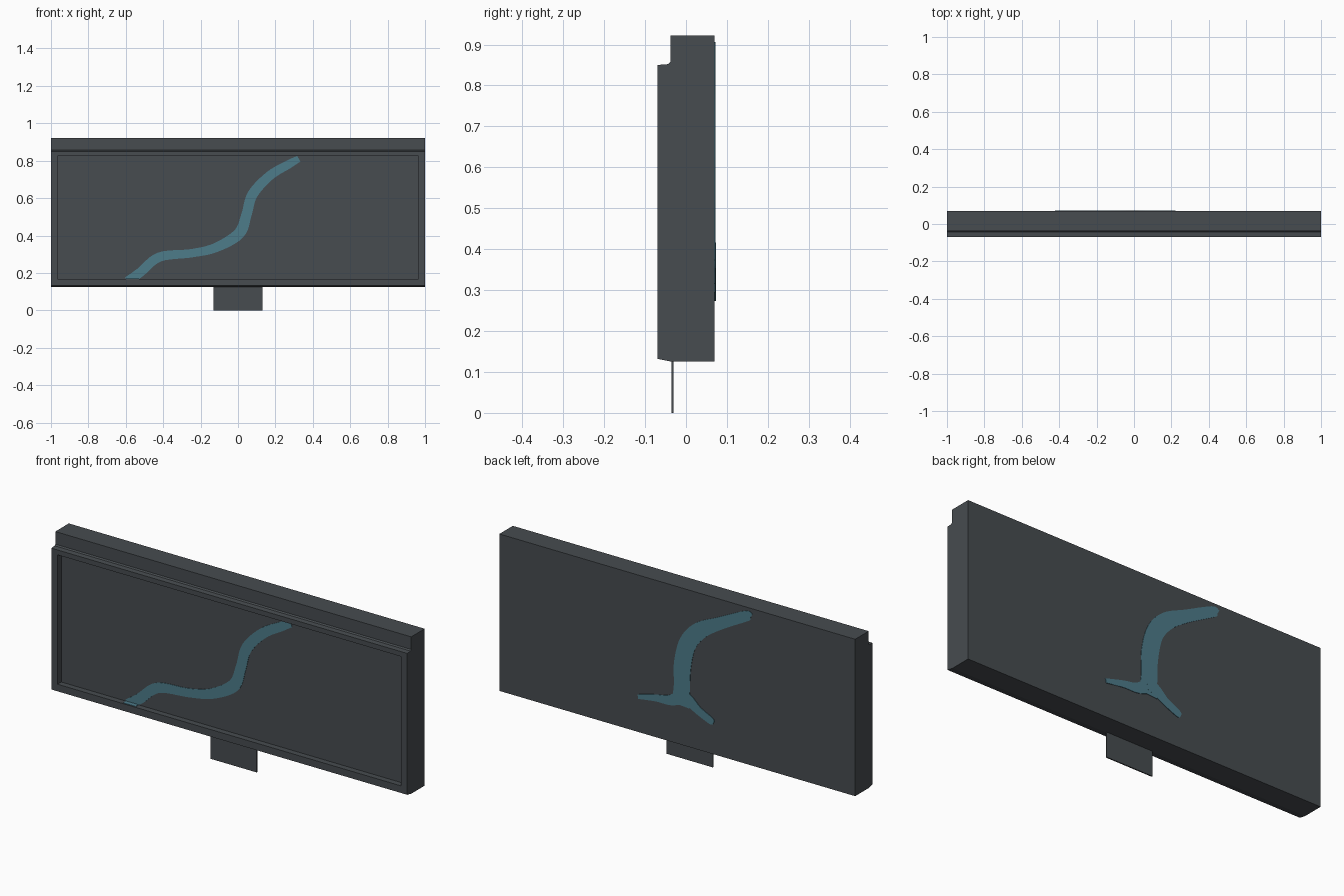
import bpy, bmesh
from mathutils import Vector

if "Cube" in bpy.data.objects:
    bpy.data.objects.remove(bpy.data.objects["Cube"])


def material(name, rgb):
    m = bpy.data.materials.new(name)
    m.diffuse_color = (*rgb, 1)
    m.use_nodes = True
    m.node_tree.nodes["Principled BSDF"].inputs["Base Color"].default_value = m.diffuse_color
    return m


slate = material("dark slate", (0.063, 0.072, 0.080))
teal = material("muted teal", (0.075, 0.200, 0.255))


def finish(bm, name, mat):
    bmesh.ops.recalc_face_normals(bm, faces=bm.faces)
    me = bpy.data.meshes.new(name)
    bm.to_mesh(me)
    bm.free()
    me.materials.append(mat)
    ob = bpy.data.objects.new(name, me)
    bpy.context.collection.objects.link(ob)
    return ob


def box(name, x, y, z, mat):
    bm = bmesh.new()
    bmesh.ops.create_cube(bm, size=1)
    for v in bm.verts:
        v.co = [lo + (c + 0.5) * (hi - lo) for c, (lo, hi) in zip(v.co, (x, y, z))]
    return finish(bm, name, mat)


def spline(pts, steps=6):
    """Catmull-Rom through (x, z, width) points."""
    p = [Vector(q) for q in pts]
    p = [2 * p[0] - p[1]] + p + [2 * p[-1] - p[-2]]
    out = []
    for i in range(1, len(p) - 2):
        a, b, c, d = p[i - 1:i + 3]
        for s in range(steps):
            t = s / steps
            out.append(0.5 * (2 * b + (c - a) * t + (2 * a - 5 * b + 4 * c - d) * t * t
                              + (3 * b - a - 3 * c + d) * t ** 3))
    return out + [p[-2]]


def ribbon(name, pts, y0, y1):
    """Thin winding plate between depths y0 and y1."""
    path = spline(pts)
    bm = bmesh.new()
    rings = []
    for i, q in enumerate(path):
        a, b = path[max(i - 1, 0)], path[min(i + 1, len(path) - 1)]
        d = Vector((b.x - a.x, b.y - a.y)).normalized()
        w = q.z / 2
        rings.append([bm.verts.new((q.x - s * d.y * w, y, q.y + s * d.x * w))
                      for s, y in ((-1, y0), (1, y0), (1, y1), (-1, y1))])
    for r, s in zip(rings, rings[1:]):
        for k in range(4):
            bm.faces.new((r[k], r[k - 1], s[k - 1], s[k]))
    bm.faces.new(rings[0])
    bm.faces.new(rings[-1])
    return finish(bm, name, teal)


# Main slab: side profile with a stepped top, swept along x
profile = [(-0.07, 0.132), (-0.035, 0.125), (0.07, 0.125), (0.07, 0.922),
           (-0.038, 0.922), (-0.038, 0.858), (-0.044, 0.852), (-0.07, 0.85)]
bm = bmesh.new()
face = bm.faces.new([bm.verts.new((-1, y, z)) for y, z in profile])
ext = bmesh.ops.extrude_face_region(bm, geom=[face])
bmesh.ops.translate(bm, vec=(2, 0, 0),
                    verts=[v for v in ext["geom"] if isinstance(v, bmesh.types.BMVert)])
slab = finish(bm, "panel_body", slate)

# Recess in the front, leaving a narrow frame
FLOOR = -0.04
cutter = box("recess_cutter", (-0.965, 0.965), (-0.2, FLOOR), (0.168, 0.825), slate)
mod = slab.modifiers.new("recess", 'BOOLEAN')
mod.operation = 'DIFFERENCE'
mod.solver = 'EXACT'
mod.object = cutter
cutter.hide_render = True
cutter.hide_set(True)

# Thin tab below
box("bottom_tab", (-0.13, 0.13), (-0.036, -0.030), (0, 0.13), slate)

# Winding stripe on the front, its lower end running onto the frame ledge
ribbon("front_stripe", [(-0.59, 0.155, 0.05), (-0.52, 0.205, 0.05), (-0.42, 0.285, 0.05),
                        (-0.25, 0.305, 0.045), (-0.12, 0.335, 0.05), (0.005, 0.41, 0.06),
                        (0.045, 0.51, 0.055), (0.078, 0.62, 0.055), (0.17, 0.72, 0.05),
                        (0.27, 0.78, 0.045), (0.325, 0.81, 0.035)], FLOOR - 0.002, FLOOR + 0.002)
box("stripe_on_ledge", (-0.60, -0.53), (-0.065, FLOOR), (0.166, 0.170), teal)

# Forked stripe on the back
B = 0.068
ribbon("back_stripe", [(-0.412, 0.885, 0.025), (-0.39, 0.878, 0.05), (-0.24, 0.80, 0.06),
                       (-0.13, 0.735, 0.08), (-0.06, 0.65, 0.09), (-0.03, 0.53, 0.095),
                       (-0.027, 0.42, 0.09), (-0.02, 0.325, 0.10)], B, 0.0720)
ribbon("back_fork_left", [(-0.03, 0.37, 0.07), (0.04, 0.335, 0.05), (0.12, 0.325, 0.035),
                          (0.22, 0.305, 0.022)], B, 0.0724)
ribbon("back_fork_right", [(-0.02, 0.385, 0.07), (-0.07, 0.36, 0.06), (-0.12, 0.325, 0.045),
                           (-0.19, 0.292, 0.038), (-0.205, 0.285, 0.02)], B, 0.0728)
